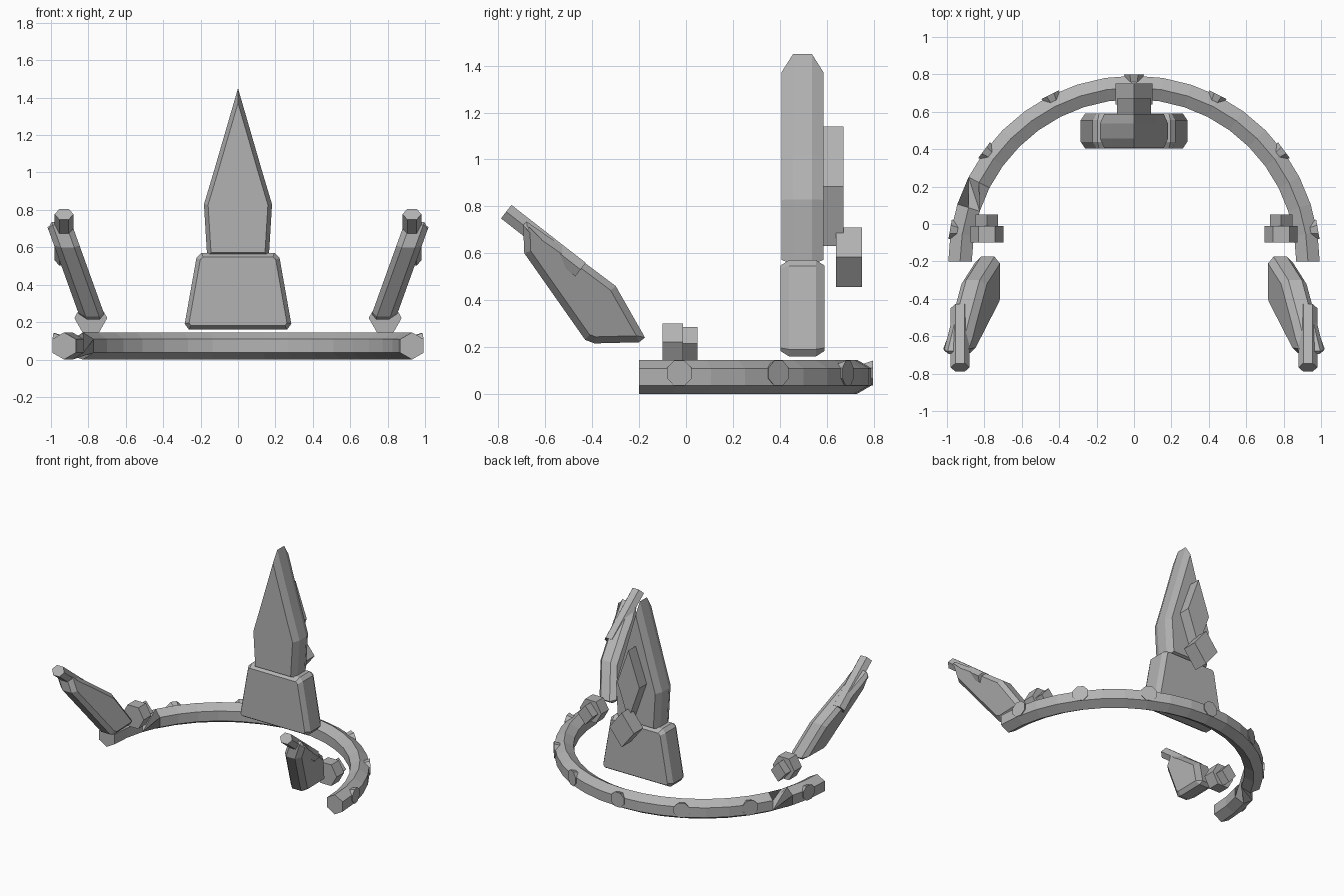
import bpy, bmesh, math
from mathutils import Vector

if "Cube" in bpy.data.objects:
    bpy.data.objects.remove(bpy.data.objects["Cube"], do_unlink=True)

metal = bpy.data.materials.new("plain_grey")
metal.use_nodes = True
GREY = (0.45, 0.45, 0.45, 1)
metal.diffuse_color = GREY
metal.node_tree.nodes["Principled BSDF"].inputs["Base Color"].default_value = GREY


def loft(name, rings):
    """Skin a list of equal-length rings and cap both ends."""
    bm = bmesh.new()
    loops = [[bm.verts.new(p) for p in ring] for ring in rings]
    n = len(loops[0])
    for a, b in zip(loops, loops[1:]):
        for i in range(n):
            j = (i + 1) % n
            bm.faces.new((a[i], a[j], b[j], b[i]))
    bm.faces.new(loops[0][::-1])
    bm.faces.new(loops[-1])
    bmesh.ops.recalc_face_normals(bm, faces=bm.faces)
    mesh = bpy.data.meshes.new(name)
    bm.to_mesh(mesh)
    bm.free()
    mesh.materials.append(metal)
    obj = bpy.data.objects.new(name, mesh)
    bpy.context.collection.objects.link(obj)
    return obj


def inset(outline, d):
    """Offset a counter-clockwise outline inward by d with mitred corners."""
    pts = [Vector(p) for p in outline]
    result = []
    for i, p in enumerate(pts):
        e1 = (p - pts[i - 1]).normalized()
        e2 = (pts[(i + 1) % len(pts)] - p).normalized()
        n1, n2 = Vector((-e1.y, e1.x)), Vector((-e2.y, e2.x))
        result.append(p + (n1 + n2) * d / (1 + n1.dot(n2)))
    return result


def chamfered(name, outline, half, cut, d, place):
    """Slab with chamfered rims; place maps (u, v, depth) to space."""
    inner = inset(outline, d)
    layers = [(inner, -half), (outline, cut - half), (outline, half - cut), (inner, half)]
    return loft(name, [[place(u, v, w) for u, v in ring] for ring, w in layers])


def tube(name, start, end, rx, rz, sides, up=Vector((0, 0, 1)), taper=1.0, turn=0.0):
    """Straight prism or cone between two points."""
    start, end = Vector(start), Vector(end)
    axis = (end - start).normalized()
    side = axis.cross(up).normalized()
    top = side.cross(axis)
    angles = [turn + math.tau * i / sides for i in range(sides)]
    offs = [side * rx * math.cos(a) + top * rz * math.sin(a) for a in angles]
    return loft(name, [[start + o * taper for o in offs], [end + o for o in offs]])


def mirrored(half_outline):
    """Complete a right-hand outline, listed bottom to top."""
    return half_outline + [(-x, z) for x, z in reversed(half_outline) if x > 0]


# Half-circle band with a hexagonal section, twisted near its right end
CENTRE_Y, RADIUS, BAND_Z = -0.2, 0.93, 0.0725
STEPS = 20
rings = []
for s in range(STEPS + 1):
    a = math.pi * s / STEPS
    twist = math.radians(120) if s >= 18 else 0
    ring = []
    for k in range(6):
        t = math.pi / 2 + k * math.pi / 3 + twist
        r = RADIUS + BAND_Z * math.cos(t)
        ring.append((r * math.cos(a), CENTRE_Y + r * math.sin(a), BAND_Z + BAND_Z * math.sin(t)))
    rings.append(ring)
loft("band", rings)

# Studs spaced around the outside of the band
for i in range(-3, 4):
    a = math.radians(90 + 26.7 * i)
    out = Vector((math.cos(a), math.sin(a), 0))
    base = Vector((0, CENTRE_Y, 0.088))
    tube(f"stud_{i + 4}", base + out * 0.9, base + out * 0.998,
         0.058, 0.058, 8, taper=0.4, turn=math.pi / 8)


# Tall centre blade standing on a flared foot
def upright(u, v, w):
    return (u, 0.497 + w, v)


foot = mirrored([(0.262, 0.16), (0.285, 0.19), (0.222, 0.545), (0.195, 0.57)])
chamfered("centre_foot", foot, 0.093, 0.035, 0.022, upright)
blade = mirrored([(0.165, 0.55), (0.182, 0.83), (0.125, 1.02), (0, 1.45)])
chamfered("centre_blade", blade, 0.09, 0.05, 0.022, upright)

# Diamond plates on the back of the blade
tube("long_diamond", (0, 0.57, 0.885), (0, 0.672, 0.885), 0.09, 0.255, 4)
tube("short_diamond", (0, 0.64, 0.583), (0, 0.75, 0.583), 0.1, 0.127, 4)

# Matching side assemblies
wing = [(-0.69, 0.6), (-0.43, 0.23), (-0.39, 0.215), (-0.2, 0.22), (-0.175, 0.24),
        (-0.3, 0.46), (-0.5, 0.61), (-0.68, 0.735), (-0.695, 0.72)]
for label, s in (("left", 1), ("right", -1)):
    def lean(u, v, w, s=s):
        return (s * (0.775 + 0.36 * (v - 0.22) + w), u, v)

    # Leaning blade with its protruding rod
    chamfered(f"{label}_blade", wing, 0.068, 0.032, 0.028, lean)
    tube(f"{label}_rod", (s * 0.93, -0.45, 0.53), (s * 0.93, -0.767, 0.777),
         0.05, 0.042, 6)

    # Hexagonal knob and its diamond plug
    tube(f"{label}_knob", (s * 0.787, -0.1, 0.222), (s * 0.787, -0.012, 0.222),
         0.088, 0.09, 6)
    tube(f"{label}_plug", (s * 0.787, -0.02, 0.215), (s * 0.787, 0.05, 0.215),
         0.06, 0.07, 4)
